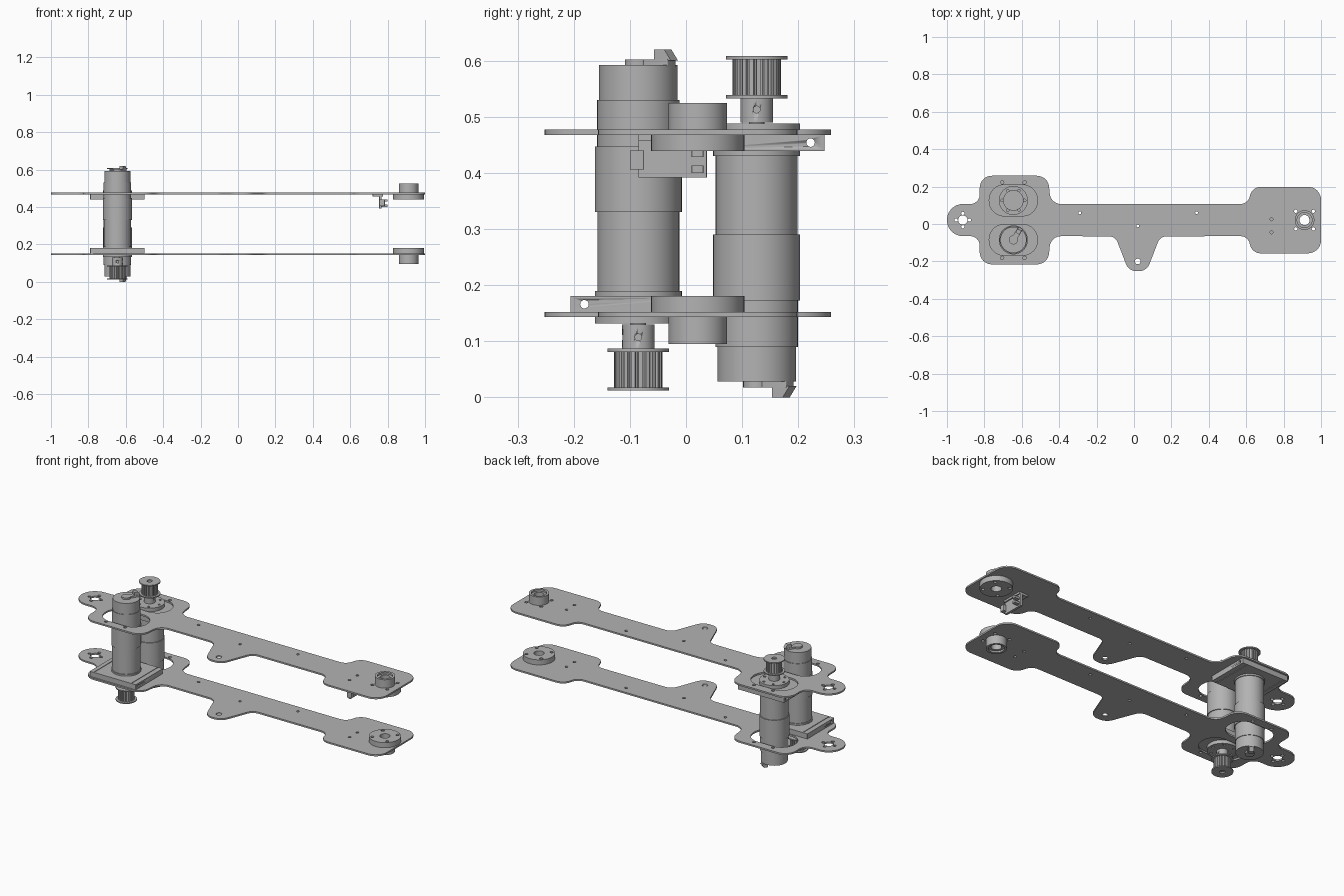
import bpy, bmesh, math
from mathutils import Matrix, Vector

cube = bpy.data.objects.get("Cube")
if cube:
    bpy.data.objects.remove(cube)

H = 0.62            # overall height, used to mirror lower parts to the top
MID = 0.021         # long axis of the arm
ID = Matrix.Identity(4)
MIRROR = Matrix.Translation((0, 0, H)) @ Matrix.Diagonal((1, 1, -1, 1))

grey = bpy.data.materials.new("plain grey")
grey.use_nodes = True
grey.diffuse_color = (0.45, 0.45, 0.45, 1)
grey.node_tree.nodes["Principled BSDF"].inputs["Base Color"].default_value = grey.diffuse_color


def finish(bm, name, M):
    """Place a bmesh as a shaded object."""
    bmesh.ops.remove_doubles(bm, verts=bm.verts, dist=1e-5)
    bm.transform(M)
    bmesh.ops.recalc_face_normals(bm, faces=bm.faces)
    me = bpy.data.meshes.new(name)
    bm.to_mesh(me)
    bm.free()
    me.materials.append(grey)
    ob = bpy.data.objects.new(name, me)
    bpy.context.collection.objects.link(ob)
    bpy.ops.object.select_all(action='DESELECT')
    ob.select_set(True)
    bpy.context.view_layer.objects.active = ob
    bpy.ops.object.shade_smooth_by_angle(angle=math.radians(30))
    return ob


def circle(x, y, r, n=24):
    return [(x + r * math.cos(2 * math.pi * i / n), y + r * math.sin(2 * math.pi * i / n)) for i in range(n)]


def rounded(corners, n=8):
    """Closed outline with a fillet radius at each corner (x, y, r)."""
    out = []
    for i, (x, y, r) in enumerate(corners):
        p = Vector((x, y))
        a = (Vector(corners[i - 1][:2]) - p).normalized()
        b = (Vector(corners[(i + 1) % len(corners)][:2]) - p).normalized()
        half = a.angle(b) / 2
        c = p + (a + b).normalized() * (r / math.sin(half))
        t = r / math.tan(half)
        u, v = p + a * t - c, p + b * t - c
        sweep = u.angle_signed(v)
        for k in range(n + 1):
            out.append(tuple(c + Matrix.Rotation(-sweep * k / n, 2) @ u))
    return out


def box_loop(x0, x1, y0, y1, r=0.002):
    return rounded([(x0, y0, r), (x1, y0, r), (x1, y1, r), (x0, y1, r)])


def sheet(name, loops, z0, z1, M=ID):
    """Extrude an outline with holes between two heights."""
    cu = bpy.data.curves.new(name, 'CURVE')
    cu.dimensions, cu.fill_mode, cu.extrude = '2D', 'BOTH', (z1 - z0) / 2
    for loop in loops:
        s = cu.splines.new('POLY')
        s.points.add(len(loop) - 1)
        for p, (x, y) in zip(s.points, loop):
            p.co = (x, y, 0, 1)
        s.use_cyclic_u = True
    tmp = bpy.data.objects.new(name + "_curve", cu)
    bpy.context.collection.objects.link(tmp)
    me = tmp.evaluated_get(bpy.context.evaluated_depsgraph_get()).to_mesh()
    bm = bmesh.new()
    bm.from_mesh(me)
    bpy.data.objects.remove(tmp)
    return finish(bm, name, M @ Matrix.Translation((0, 0, (z0 + z1) / 2)))


def lathe(name, profile, M=ID, closed=False):
    """Spin an (r, z) profile about z."""
    bm = bmesh.new()
    vs = [bm.verts.new((r, 0, z)) for r, z in profile]
    es = [bm.edges.new(e) for e in zip(vs, vs[1:])]
    if closed:
        es.append(bm.edges.new((vs[-1], vs[0])))
    bmesh.ops.spin(bm, geom=vs + es, axis=(0, 0, 1), cent=(0, 0, 0), angle=2 * math.pi, steps=48)
    return finish(bm, name, M)


def drill(ob, M, centre, r, length, axis):
    """Bore a round hole through a part."""
    cutter = sheet("drill_cutter", [circle(0, 0, r)], -length / 2, length / 2,
                   M @ Matrix.Translation(centre) @ Matrix.Rotation(math.pi / 2, 4, axis))
    mod = ob.modifiers.new("bore", 'BOOLEAN')
    mod.operation, mod.object, mod.solver = 'DIFFERENCE', cutter, 'EXACT'
    bpy.context.view_layer.objects.active = ob
    bpy.ops.object.modifier_apply(modifier=mod.name)
    bpy.data.objects.remove(cutter)


# Side plate outline: one long edge, mirrored, with the pointed ear on the front
edge = [(-1, .086, .085), (-.825, .086, .05), (-.825, .237, .065), (-.46, .237, .065), (-.445, .086, .06),
        (.61, .086, .05), (.63, .178, .06), (1, .178, .07)]
ear = [(.14, -.066, .05), (.068, -.252, .06), (-.028, -.252, .06), (-.1, -.066, .05)]
back = [(x, MID + y, r) for x, y, r in edge]
front = [(x, MID - y, r) for x, y, r in reversed(edge)]
outline = rounded(back + front[:3] + ear + front[3:])

MX, YA, YB, EX = -.645, -.085, .126, .912
holes = [circle(-.915, MID, .025), circle(.02, -.2, .015), circle(EX, MID, .027)]
holes += [circle(x, y, .008, 12) for x, y in
          [(.02, -.01), (-.29, .06), (.335, .06), (.735, .025), (.735, -.045)]]
for dx, dy in [(1, 0), (-1, 0), (0, 1), (0, -1)]:
    holes.append(circle(-.915 + .036 * dx, MID + .036 * dy, .009, 12))
for sx in (-1, 1):
    for sy in (-1, 1):
        holes.append(circle(EX + .047 * sx, MID + .047 * sy, .009, 12))
        holes.append(circle(MX + .06 * sx, MID + .202 * sy, .009, 12))
for y in (YA, YB):
    holes.append(rounded([(MX + sx * .129, y + sy * .083, .08) for sx, sy in [(-1, -1), (1, -1), (1, 1), (-1, 1)]]))


def gear_loop(n, r0, r1):
    """Outline of a toothed belt pulley."""
    pts = []
    for i in range(n):
        for f, r in [(0, r1), (.55, r1), (.65, r0), (.9, r0)]:
            a = 2 * math.pi * (i + f) / n
            pts.append((r * math.cos(a), r * math.sin(a)))
    return pts


def motor_unit(side, M, hole_side):
    # Stepped gearmotor body
    steps = [(.0775, .143), (.0775, .19), (.073, .19), (.073, .33), (.0775, .33), (.0775, .447),
             (.0735, .447), (.0735, .53), (.07, .53), (.07, .592)]
    lathe(side + "_motor_body", [(0, .143)] + steps + [(0, .592)], M)
    bolts = [circle(.06 * math.cos(k * math.pi / 3), .06 * math.sin(k * math.pi / 3), .007, 12) for k in range(6)]
    sheet(side + "_motor_face", [circle(0, 0, .0775, 48)] + bolts, .132, .143, M)
    # Rear cap and terminal
    lathe(side + "_motor_rear_boss", [(0, .59), (.024, .59), (.024, .602), (0, .602)], M)
    R = M @ Matrix.Rotation(math.radians(58), 4, 'Z')
    sheet(side + "_terminal_bar", [box_loop(0, .07, -.014, .014)], .59, .602, R)
    wedge = [(.04, .60), (.076, .60), (.062, H), (.04, H)]
    sheet(side + "_terminal", [wedge], -.012, .012, R @ Matrix.Rotation(math.pi / 2, 4, 'X'))
    # Mounting block with a cross bore and relief grooves
    grooves = [box_loop(s * .118 - .004, s * .118 + .004, -.115, .115) for s in (-1, 1)]
    screw = [circle(sx * .06, hole_side * .096, .009, 12) for sx in (-1, 1)]
    block = box_loop(-.145, .145, -.121, .121)
    mount = sheet(side + "_motor_mount", [block], .152, .178, M)
    sheet(side + "_motor_mount_top", [block] + grooves, .178, .181, M)
    drill(mount, M, (0, hole_side * .096, .166), .0075, .4, 'Y')
    # Shaft, hub and pulley
    lathe(side + "_shaft", [(0, .02), (.014, .02), (.014, .14), (0, .14)], M)
    hub = sheet(side + "_pulley_hub", [circle(0, 0, .029, 32), circle(0, 0, .014)], .086, .13, M)
    drill(hub, M, (.03, 0, .107), .006, .03, 'Y')
    drill(hub, M, (0, -.03, .107), .006, .03, 'X')
    sheet(side + "_pulley_teeth", [gear_loop(20, .037, .043), circle(0, 0, .014)], .016, .083, M)
    for z, tag in ((.012, "outer"), (.081, "inner")):
        sheet(side + "_pulley_flange_" + tag, [circle(0, 0, .055, 40), circle(0, 0, .014)], z, z + .006, M)


for side, M in (("lower", ID), ("upper", MIRROR)):
    sheet(side + "_plate", [outline] + holes, .143, .152, M)
    # Pivot disc inside the plate, hollow boss outside
    P = M @ Matrix.Translation((EX, MID, 0))
    disc_holes = [circle(.047 * sx, .047 * sy, .009, 12) for sx in (-1, 1) for sy in (-1, 1)]
    sheet(side + "_pivot_disc", [circle(0, 0, .083, 48), circle(0, 0, .027)] + disc_holes, .152, .181, P)
    lathe(side + "_pivot_boss", [(.027, .143), (.0525, .143), (.0525, .095), (.04, .095), (.04, .105), (.027, .105)],
          P, closed=True)

motor_unit("lower", Matrix.Translation((MX, YA, 0)), -1)
motor_unit("upper", Matrix.Translation((MX, YB, 0)) @ MIRROR, 1)

# Slotted sensor hanging below the upper plate
sheet("sensor_base", [box_loop(.72, .775, -.085, .037)], .457, .468)
sheet("sensor_board", [box_loop(.755, .768, -.085, .037)], .392, .46)
sheet("sensor_connector", [box_loop(.755, .785, -.1, -.075)], .406, .44)
for z in (.4, .428):
    sheet("sensor_prong", [box_loop(.768, .8, .01, .031)], z, z + .013)
